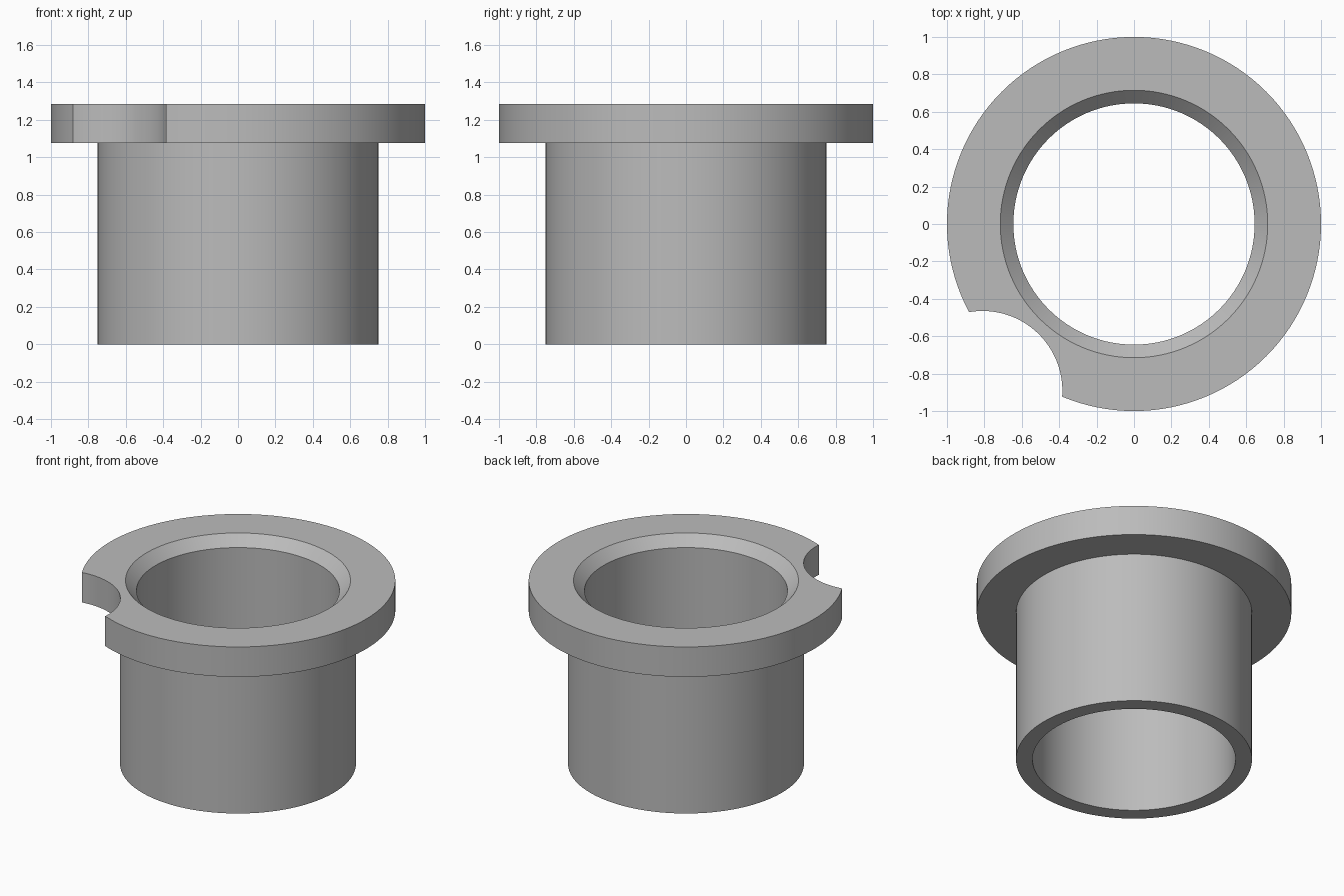
import bpy
import bmesh
from math import tau, radians
from mathutils import Vector

SEGMENTS = 128

if "Cube" in bpy.data.objects:
    bpy.data.objects.remove(bpy.data.objects["Cube"], do_unlink=True)

# One plain grey finish
grey = bpy.data.materials.new("grey metal")
grey.use_nodes = True
colour = (0.5, 0.5, 0.5, 1)
grey.diffuse_color = colour
grey.node_tree.nodes["Principled BSDF"].inputs["Base Color"].default_value = colour


def lathe(name, profile):
    """Revolve a closed (radius, height) profile around z."""
    bm = bmesh.new()
    verts = [bm.verts.new((r, 0, z)) for r, z in profile]
    edges = [bm.edges.new((v, verts[i - 1])) for i, v in enumerate(verts)]
    bmesh.ops.spin(bm, geom=verts + edges, cent=(0, 0, 0), axis=(0, 0, 1),
                   angle=tau, steps=SEGMENTS, use_merge=True)
    bmesh.ops.remove_doubles(bm, verts=bm.verts, dist=0.0001)
    bmesh.ops.recalc_face_normals(bm, faces=bm.faces)
    mesh = bpy.data.meshes.new(name)
    bm.to_mesh(mesh)
    bm.free()
    obj = bpy.data.objects.new(name, mesh)
    bpy.context.collection.objects.link(obj)
    mesh.materials.append(grey)
    return obj


# Flanged sleeve with a chamfered bore
bore, lead_in, barrel, rim = 0.645, 0.715, 0.75, 1.0
shoulder, top = 1.075, 1.285
bushing = lathe("flanged_bushing", [
    (bore, 0), (barrel, 0), (barrel, shoulder), (rim, shoulder),
    (rim, top), (lead_in, top), (bore, top - 0.07)])

# Round locking notch through the flange
bpy.ops.mesh.primitive_cylinder_add(vertices=SEGMENTS, radius=0.427, depth=0.6,
                                    location=(-0.81, -0.892, 1.2))
cutter = bpy.context.object
cutter.name = "notch_cutter"
cutter.data.materials.append(grey)
cutter.hide_render = True

notch = bushing.modifiers.new("notch", "BOOLEAN")
notch.operation = "DIFFERENCE"
notch.solver = "EXACT"
notch.object = cutter
bpy.ops.object.select_all(action="DESELECT")
bushing.select_set(True)
bpy.context.view_layer.objects.active = bushing
bpy.ops.object.modifier_apply(modifier=notch.name)
bpy.data.objects.remove(cutter, do_unlink=True)

# Smooth walls with crisp edges
bpy.ops.object.shade_smooth_by_angle(angle=radians(30))
